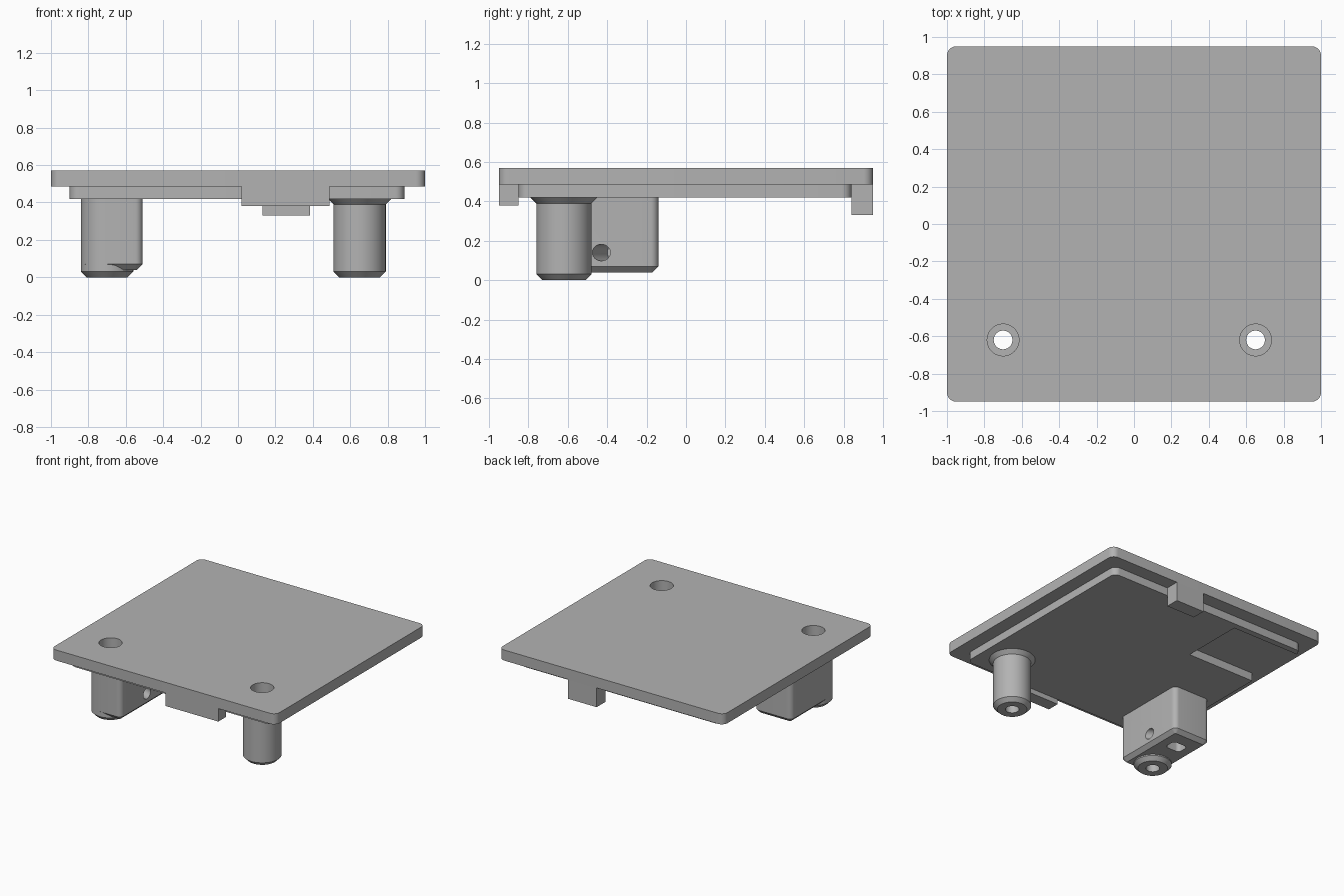
import bpy, bmesh, math
from mathutils import Matrix, Vector

if "Cube" in bpy.data.objects:
    bpy.data.objects.remove(bpy.data.objects["Cube"], do_unlink=True)

GREY = (0.45, 0.45, 0.45, 1)
mat = bpy.data.materials.new("plain_grey")
mat.use_nodes = True
mat.diffuse_color = GREY
mat.node_tree.nodes["Principled BSDF"].inputs["Base Color"].default_value = GREY


def rounded(x0, x1, y0, y1, radii, inset=0, steps=8):
    """Rounded rectangle; radii start at the front left corner, anticlockwise."""
    x0, x1, y0, y1 = x0 + inset, x1 - inset, y0 + inset, y1 - inset
    pts = []
    corners = ((x0, y0, 1, 1), (x1, y0, -1, 1), (x1, y1, -1, -1), (x0, y1, 1, -1))
    for k, (cx, cy, sx, sy) in enumerate(corners):
        r = max(radii[k] - inset, 0.008)
        for i in range(steps + 1):
            a = math.pi + (k + i / steps) * math.pi / 2
            pts.append((cx + sx * r + r * math.cos(a), cy + sy * r + r * math.sin(a)))
    return pts


def circle(cx, cy, r, n=48):
    return [(cx + r * math.cos(2 * math.pi * i / n),
             cy + r * math.sin(2 * math.pi * i / n)) for i in range(n)]


def loft(name, rings):
    """Closed solid through outlines given as (outline, height), bottom to top."""
    bm = bmesh.new()
    rows = [[bm.verts.new((x, y, z)) for x, y in outline] for outline, z in rings]
    bm.faces.new(rows[0][::-1])
    bm.faces.new(rows[-1])
    n = len(rows[0])
    for a, b in zip(rows, rows[1:]):
        for i in range(n):
            j = (i + 1) % n
            bm.faces.new((a[i], a[j], b[j], b[i]))
    bmesh.ops.recalc_face_normals(bm, faces=bm.faces)
    me = bpy.data.meshes.new(name)
    bm.to_mesh(me)
    bm.free()
    me.materials.append(mat)
    ob = bpy.data.objects.new(name, me)
    bpy.context.collection.objects.link(ob)
    return ob


def block(name, x0, x1, y0, y1, z0, z1):
    outline = [(x0, y0), (x1, y0), (x1, y1), (x0, y1)]
    return loft(name, [(outline, z0), (outline, z1)])


def slab(name, bounds, r, z0, z1):
    outline = rounded(*bounds, [r] * 4)
    return loft(name, [(outline, z0), (outline, z1)])


def cut(ob, cutters):
    for c in cutters:
        m = ob.modifiers.new("cut", 'BOOLEAN')
        m.operation, m.solver, m.object = 'DIFFERENCE', 'EXACT', c
    bpy.context.view_layer.update()
    ev = ob.evaluated_get(bpy.context.evaluated_depsgraph_get())
    me = bpy.data.meshes.new_from_object(ev)
    ob.modifiers.clear()
    ob.data = me


POST_Y, LEFT_X, RIGHT_X, R = -0.62, 0.65, -0.70, 0.14
PLATE_Z, LAYER_Z = 0.485, 0.42

# Cover plate and stepped underside
plate = slab("cover_plate", (-1, 1, -0.95, 0.95), 0.05, PLATE_Z, 0.57)
layer = slab("inner_step", (-0.9, 0.89, -0.85, 0.84), 0.05, LAYER_Z, PLATE_Z)

# Edge tabs
front_tab = block("front_tab", 0.02, 0.49, -0.95, -0.85, 0.38, PLATE_Z)
back_tab = block("back_tab", 0.13, 0.385, 0.84, 0.95, 0.33, PLATE_Z)

# Screw posts, the free-standing one flared where it meets the cover
left_post = loft("left_post", [(circle(LEFT_X, POST_Y, r), z) for r, z in
                 ((0.11, 0), (R, 0.03), (R, 0.39), (0.17, LAYER_Z))])
right_post = loft("right_post", [(circle(RIGHT_X, POST_Y, r), z) for r, z in
                  ((0.11, 0), (R, 0.03), (R, LAYER_Z))])

# Housing joined to the right post, chamfered at the bottom
shape = (-0.84, -0.51, -0.76, -0.14, (R, 0.04, 0.04, 0.04))
housing = loft("housing", [(rounded(*shape, inset=0.03), 0.04),
                           (rounded(*shape), 0.07), (rounded(*shape), LAYER_Z)])

# Cutters: stepped screw holes, underside recess, housing openings
bores = [loft("bore", [(circle(x, POST_Y, r), z) for r, z in
              ((0.05, -0.1), (0.05, 0.15), (0.085, 0.15), (0.085, 0.7))])
         for x in (LEFT_X, RIGHT_X)]
recess = block("recess", -1.1, -0.3, 0.28, 0.79, 0.3, 0.6)
socket = slab("socket", (-0.74, -0.61, -0.37, -0.27), 0.03, -0.1, 0.22)
side_hole = loft("side_hole", [(circle(0, 0, 0.042), -0.17), (circle(0, 0, 0.042), 0.1)])
turn = Vector((0.9, -0.4, 0)).to_track_quat('Z', 'Y').to_matrix().to_4x4()
side_hole.data.transform(Matrix.Translation((-0.51, -0.43, 0.14)) @ turn)

cut(plate, bores)
cut(layer, bores + [recess])
cut(left_post, bores[:1])
cut(right_post, bores[1:])
cut(housing, [bores[1], socket, side_hole])
for c in bores + [recess, socket, side_hole]:
    bpy.data.objects.remove(c, do_unlink=True)

# Smooth the curved walls and keep the edges crisp
for ob in (plate, layer, left_post, right_post, housing):
    bpy.ops.object.select_all(action='DESELECT')
    ob.select_set(True)
    bpy.context.view_layer.objects.active = ob
    bpy.ops.object.shade_smooth_by_angle(angle=math.radians(30))
